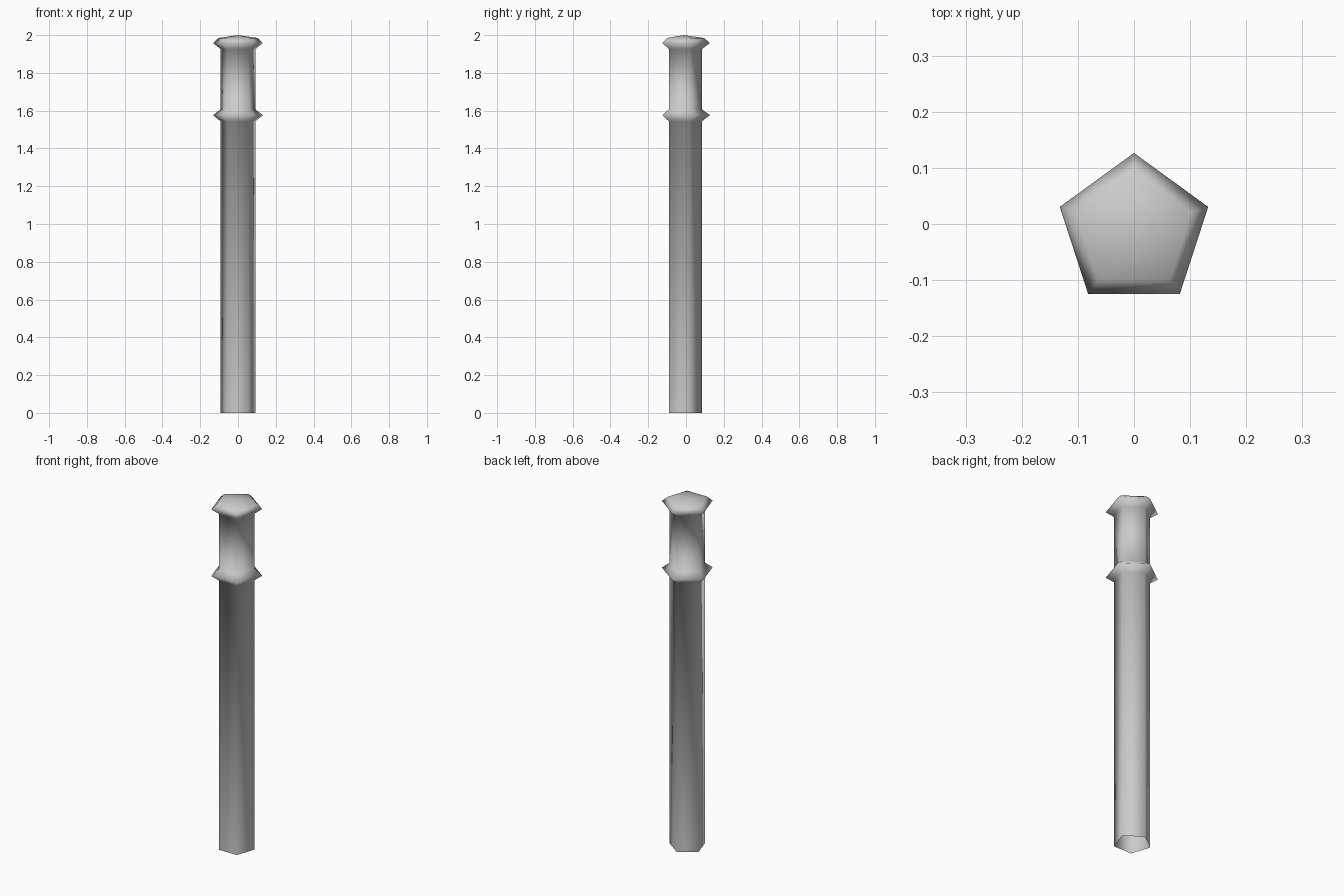
import bpy
import bmesh
from math import sin, cos, tau

cube = bpy.data.objects.get("Cube")
if cube:
    bpy.data.objects.remove(cube, do_unlink=True)

SIDES = 5
CENTRE_Y = -0.0125
SHAFT, RIM, CROWN = 0.097, 0.139, 0.108

# Plain grey for the whole post
grey = bpy.data.materials.new("grey")
grey.use_nodes = True
colour = (0.6, 0.6, 0.6, 1)
grey.diffuse_color = colour
grey.node_tree.nodes["Principled BSDF"].inputs["Base Color"].default_value = colour

# Height and radius: open foot, shaft, collar, neck, cap
profile = [(0, SHAFT), (1.544, SHAFT), (1.576, RIM), (1.607, SHAFT),
           (1.926, SHAFT), (1.958, RIM), (1.985, CROWN)]

bm = bmesh.new()


def ring(z, radius):
    """Pentagon with one corner pointing to the back."""
    return [bm.verts.new((-radius * sin(tau * i / SIDES),
                          CENTRE_Y + radius * cos(tau * i / SIDES), z))
            for i in range(SIDES)]


rings = [ring(z, r) for z, r in profile]
for low, high in zip(rings, rings[1:]):
    for i in range(SIDES):
        j = (i + 1) % SIDES
        bm.faces.new((low[i], low[j], high[j], high[i]))

# Shallow pointed top
apex = bm.verts.new((0, CENTRE_Y, 2))
for i in range(SIDES):
    bm.faces.new((rings[-1][i], rings[-1][(i + 1) % SIDES], apex))

for face in bm.faces:
    face.smooth = True
mesh = bpy.data.meshes.new("post")
bm.to_mesh(mesh)
bm.free()
mesh.materials.append(grey)
post = bpy.data.objects.new("post", mesh)
bpy.context.collection.objects.link(post)
